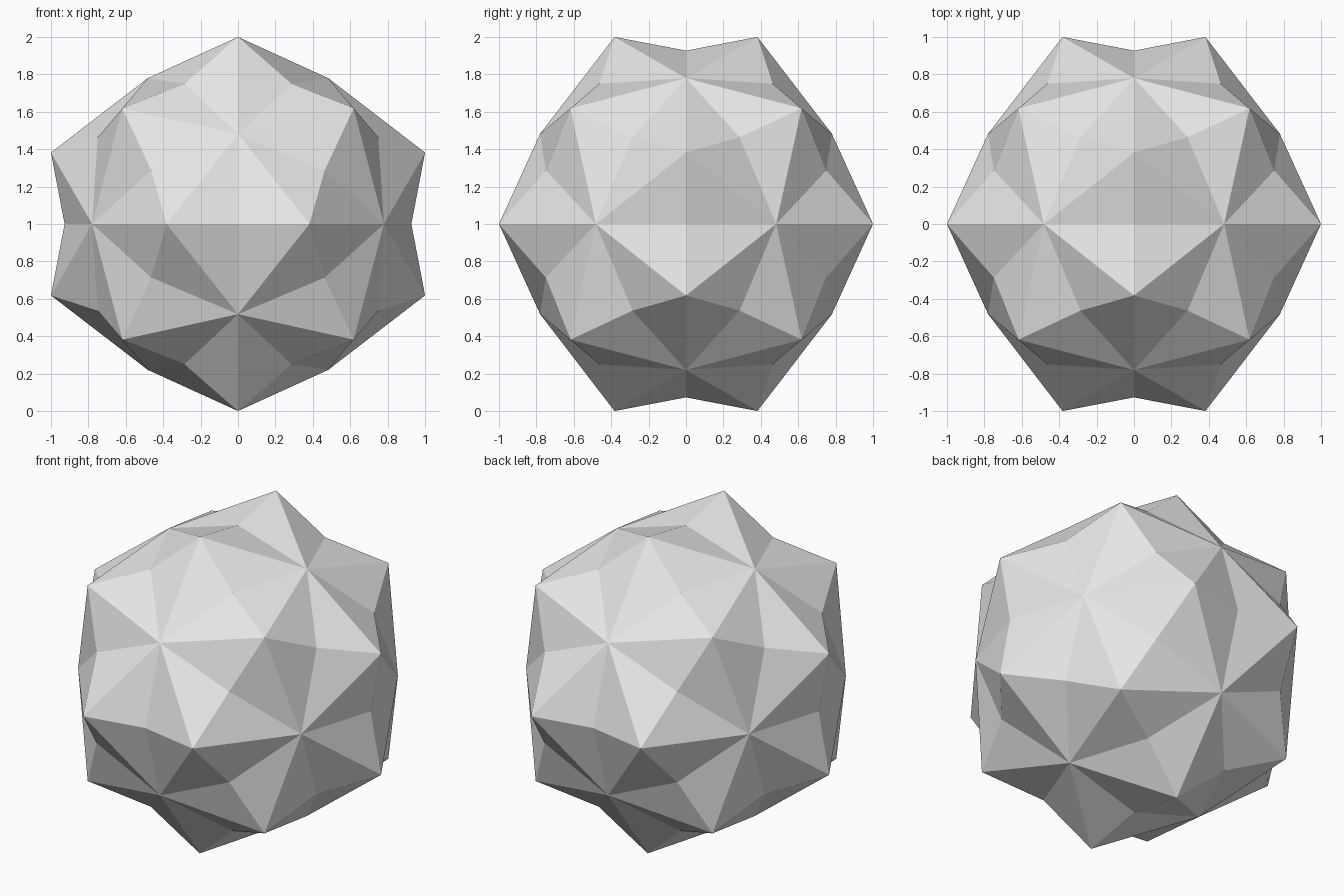
import bpy, bmesh
from itertools import product
from mathutils import Vector

if "Cube" in bpy.data.objects:
    bpy.data.objects.remove(bpy.data.objects["Cube"])

PHI = (1 + 5 ** 0.5) / 2


def orbit(a, b, c):
    """All sign changes and cyclic shifts of a direction, without repeats."""
    pts = set()
    for sx, sy, sz in product((1, -1), repeat=3):
        x, y, z = sx * a, sy * b, sz * c
        for p in ((x, y, z), (y, z, x), (z, x, y)):
            pts.add(tuple(q + 0.0 for q in p))
    return [Vector(p).normalized() for p in sorted(pts)]


# the three kinds of corner directions of an icosahedral solid
spikes = orbit(0, 1 / PHI, PHI) + orbit(1, 1, 1)                  # threefold peaks
hubs = orbit(0, PHI, 1)                                           # fivefold hubs
# dips lie midway between two neighbouring peaks
valleys = [(a + b).normalized() for i, a in enumerate(spikes)
           for b in spikes[:i] if a.dot(b) > 0.7]

R_SPIKE, R_HUB, R_VALLEY = 1.0705, 0.917, 0.927
centre = Vector((0, 0, 1))

bm = bmesh.new()
add = lambda dirs, r: [(d, bm.verts.new(d * r + centre)) for d in dirs]
S, H, V = add(spikes, R_SPIKE), add(hubs, R_HUB), add(valleys, R_VALLEY)

# one triangle for every neighbouring peak, hub and dip
for dv, v in V:
    for ds, s in S:
        for dh, h in H:
            if dv.dot(ds) > 0.92 and dv.dot(dh) > 0.84:
                tri = (v, s, h) if (ds - dv).cross(dh - dv).dot(dv) > 0 else (v, h, s)
                bm.faces.new(tri)

mesh = bpy.data.meshes.new("faceted_ball")
bm.to_mesh(mesh)
bm.free()
ball = bpy.data.objects.new("faceted_ball", mesh)
bpy.context.collection.objects.link(ball)

grey = bpy.data.materials.new("light grey")
grey.diffuse_color = (0.8, 0.8, 0.8, 1)
grey.use_nodes = True
grey.node_tree.nodes["Principled BSDF"].inputs["Base Color"].default_value = grey.diffuse_color
mesh.materials.append(grey)
